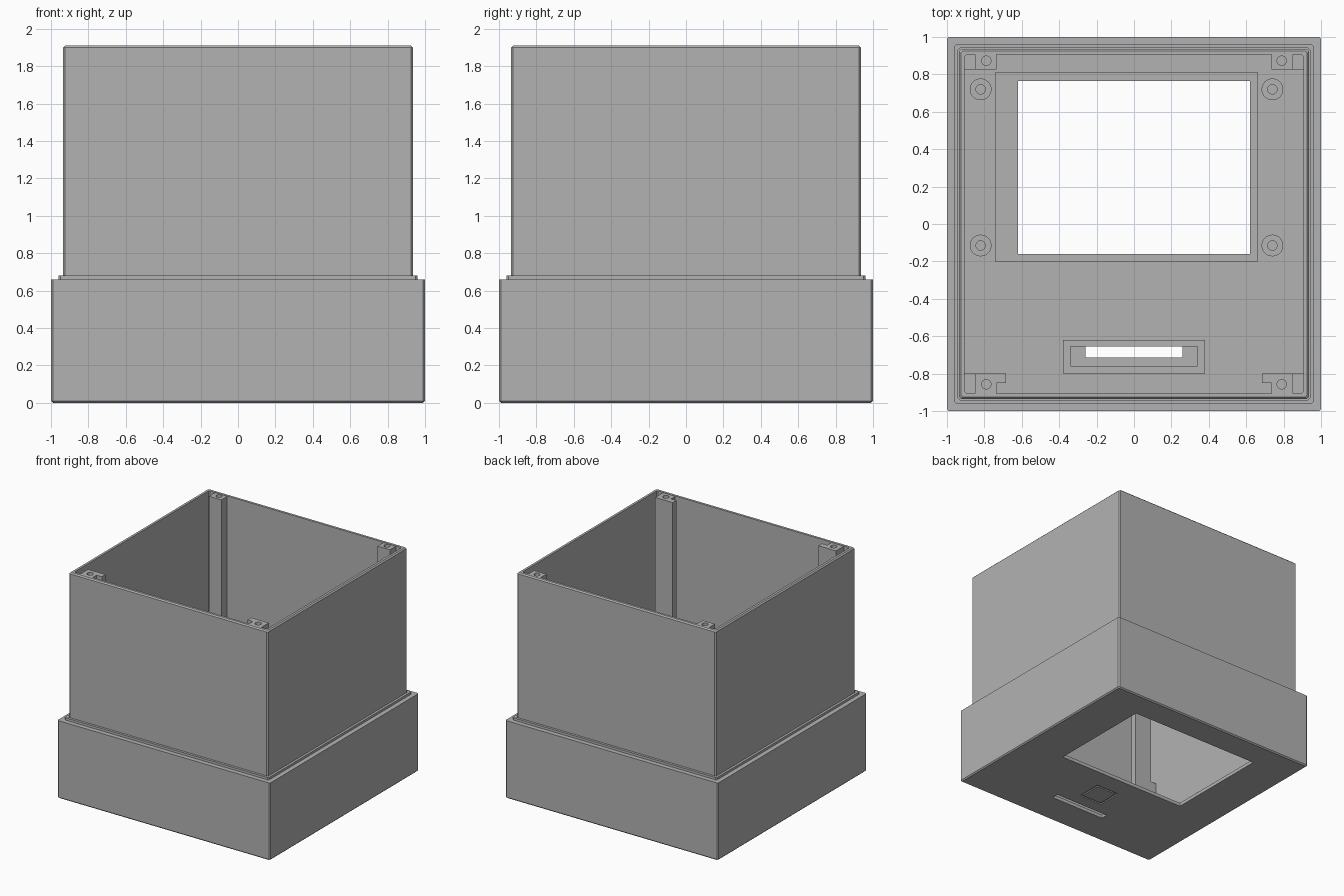
import bpy, bmesh, math
from mathutils import Matrix, Vector

default = bpy.data.objects.get("Cube")
if default:
    bpy.data.objects.remove(default, do_unlink=True)

GREY = (0.45, 0.45, 0.45, 1)
grey = bpy.data.materials.new("plain_grey")
grey.use_nodes = True
grey.diffuse_color = GREY
grey.node_tree.nodes["Principled BSDF"].inputs["Base Color"].default_value = GREY


def finish(name, bm):
    bmesh.ops.recalc_face_normals(bm, faces=bm.faces)
    mesh = bpy.data.meshes.new(name)
    bm.to_mesh(mesh)
    bm.free()
    mesh.materials.append(grey)
    obj = bpy.data.objects.new(name, mesh)
    bpy.context.collection.objects.link(obj)
    return obj


def box(name, x0, x1, y0, y1, z0, z1):
    bm = bmesh.new()
    size = Vector((x1 - x0, y1 - y0, z1 - z0))
    centre = Vector((x0 + x1, y0 + y1, z0 + z1)) / 2
    bmesh.ops.create_cube(bm, size=1, matrix=Matrix.Translation(centre) @ Matrix.Diagonal(size.to_4d()))
    return finish(name, bm)


def square(half, chamfer=0.01):
    """Square outline with slightly cut corners."""
    a, b = half, half - chamfer
    return [(a, -b), (a, b), (b, a), (-b, a), (-a, b), (-a, -b), (-b, -a), (b, -a)]


def circle(radius, sides=32):
    steps = [2 * math.pi * i / sides for i in range(sides)]
    return [(radius * math.cos(t), radius * math.sin(t)) for t in steps]


def loft(name, profile, outline, closed, at=(0, 0)):
    """Stack outlines along a (size, z) profile, closing it as a ring or with caps."""
    bm = bmesh.new()
    rings = [[bm.verts.new((x + at[0], y + at[1], z)) for x, y in outline(s)] for s, z in profile]
    pairs = list(zip(rings, rings[1:]))
    if closed:
        pairs.append((rings[-1], rings[0]))
    else:
        bm.faces.new(rings[0])
        bm.faces.new(rings[-1])
    for low, high in pairs:
        for i in range(len(low)):
            j = (i + 1) % len(low)
            bm.faces.new((low[i], low[j], high[j], high[i]))
    return finish(name, bm)


def combine(obj, other, operation="DIFFERENCE"):
    """Apply a boolean and remove the helper."""
    other.hide_render = True
    mod = obj.modifiers.new("combine", "BOOLEAN")
    mod.operation = operation
    mod.solver = "EXACT"
    mod.object = other
    bpy.context.view_layer.objects.active = obj
    bpy.ops.object.modifier_apply(modifier=mod.name)
    bpy.data.objects.remove(other, do_unlink=True)


def smooth(obj):
    bpy.ops.object.select_all(action="DESELECT")
    obj.select_set(True)
    bpy.context.view_layer.objects.active = obj
    bpy.ops.object.shade_smooth_by_angle(angle=math.radians(30))


FLOOR, TOP = 0.06, 1.91

# Base tray with a raised lip around its rim
base = loft("base_tray", [(0.99, 0), (1, 0.01), (1, 0.66), (0.96, 0.66), (0.96, 0.68),
                          (0.94, 0.68), (0.94, FLOOR)], square, False)

# Display recess and window, slot pocket and slot
combine(base, box("recess_cutter", -0.74, 0.66, -0.2, 0.81, 0.03, 0.1))
combine(base, box("window_cutter", -0.62, 0.62, -0.16, 0.765, -0.1, 0.1))
combine(base, box("pocket_cutter", -0.34, 0.34, -0.76, -0.655, 0.03, 0.1))
combine(base, box("slot_cutter", -0.26, 0.26, -0.715, -0.655, -0.1, 0.1))

# Shallow engraved square on the underside
combine(base, loft("engraving_cutter", [(0.11, -0.05), (0.11, 0.01), (0.095, 0.01), (0.095, -0.05)],
                   square, True, (0, -0.44)))

# Upper shell, open at the top, sliding into the tray
loft("upper_shell", [(0.935, FLOOR), (0.935, TOP - 0.01), (0.925, TOP), (0.905, TOP), (0.905, FLOOR)],
     square, True)

# Frame around the slot pocket
housing = box("slot_housing", -0.38, 0.38, -0.8, -0.62, FLOOR, 0.16)
combine(housing, box("housing_cutter", -0.34, 0.34, -0.76, -0.655, 0, 0.3))

# Display standoffs
for x in (-0.82, 0.74):
    for y in (-0.115, 0.72):
        smooth(loft("display_standoff", [(0.058, FLOOR), (0.058, 0.16), (0.025, 0.16), (0.025, FLOOR)],
                    circle, True, (x, y)))

# Screw posts and low corner blocks, mirrored left and right
for side, label in ((1, "left"), (-1, "right")):
    def mirrored(name, near, far, y0, y1, z0, z1):
        x0, x1 = sorted((side * near, side * far))
        return box(name, x0, x1, y0, y1, z0, z1)

    back = mirrored("back_post_" + label, 0.735, 0.85, 0.825, 0.906, FLOOR, TOP - 0.003)
    front = mirrored("front_post_" + label, 0.735, 0.85, -0.906, -0.8, FLOOR, TOP - 0.003)
    combine(front, mirrored("ear", 0.685, 0.75, -0.85, -0.8, FLOOR, TOP - 0.003), "UNION")
    for post, y in ((back, 0.873), (front, -0.857)):
        combine(post, loft("screw_hole", [(0.025, TOP - 0.25), (0.025, TOP + 0.1)],
                           circle, False, (side * 0.79, y)))
        smooth(post)
    mirrored("back_corner_block_" + label, 0.85, 0.906, 0.825, 0.906, FLOOR, 0.6)
    mirrored("front_corner_block_" + label, 0.85, 0.906, -0.906, -0.8, FLOOR, 0.6)
